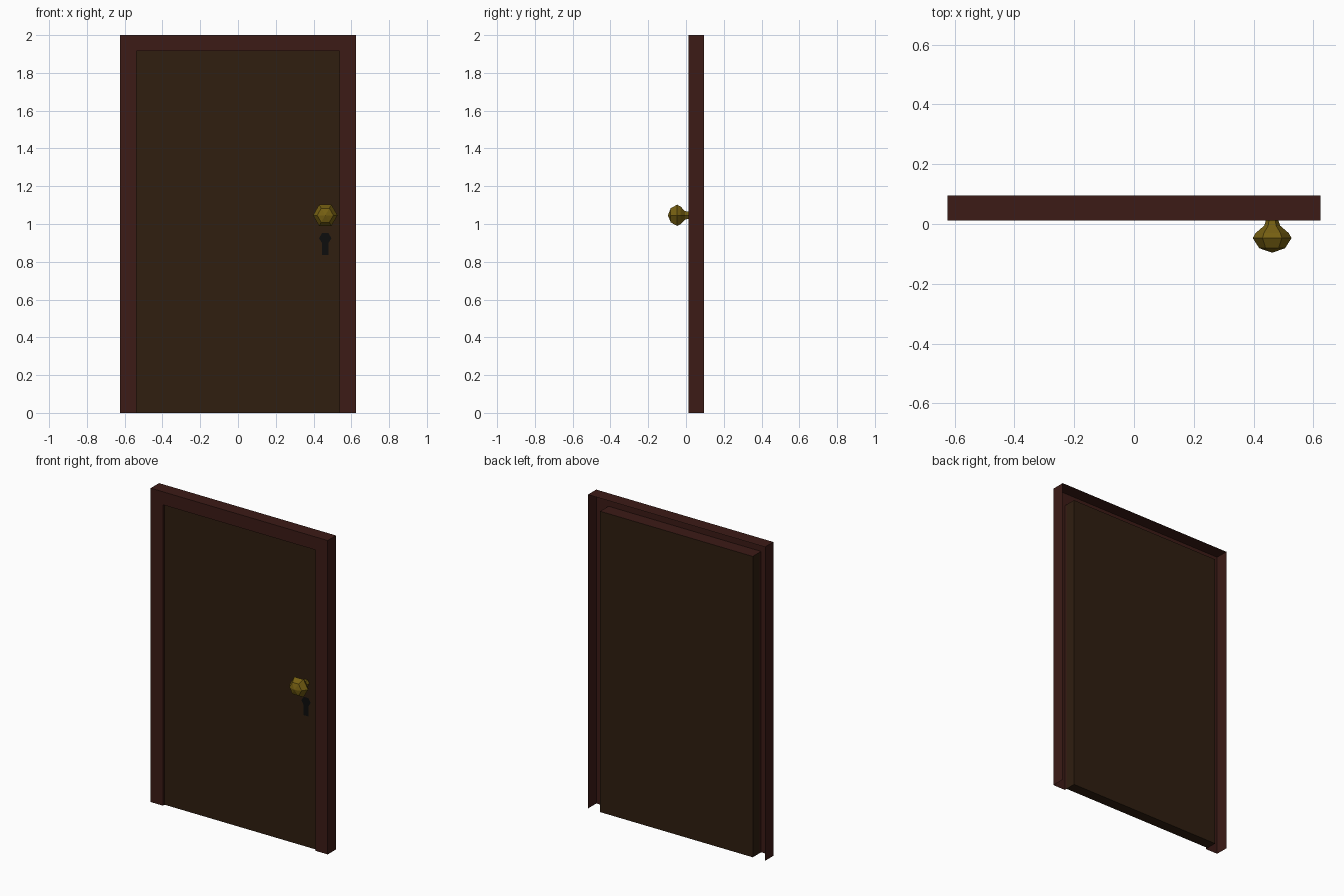
import bpy, bmesh, math

if "Cube" in bpy.data.objects:
    bpy.data.objects.remove(bpy.data.objects["Cube"])

W, H = 0.624, 2.0            # outer half width and height
IW, IH = 0.538, 1.917        # opening half width and height
FRONT, BACK, RECESS = 0.012, 0.096, 0.028
KX = 0.462                   # knob and keyhole position


def material(name, rgb):
    m = bpy.data.materials.new(name)
    m.diffuse_color = (*rgb, 1)
    m.use_nodes = True
    m.node_tree.nodes["Principled BSDF"].inputs["Base Color"].default_value = m.diffuse_color
    return m


red = material("red_wood", (0.045, 0.011, 0.008))
brown = material("brown_wood", (0.029, 0.013, 0.005))
brass = material("brass", (0.18, 0.115, 0.006))
black = material("black", (0.004, 0.004, 0.004))


def finish(name, bm, *mats):
    bmesh.ops.recalc_face_normals(bm, faces=bm.faces)
    me = bpy.data.meshes.new(name)
    bm.to_mesh(me)
    bm.free()
    for m in mats:
        me.materials.append(m)
    ob = bpy.data.objects.new(name, me)
    bpy.context.collection.objects.link(ob)
    return ob


def strips(bm, rows, closed=False):
    """Join rows of points with quads."""
    rows = [[bm.verts.new(p) for p in r] for r in rows]
    for a, b in zip(rows, rows[1:]):
        n = len(a)
        for i in range(n if closed else n - 1):
            j = (i + 1) % n
            bm.faces.new((a[i], a[j], b[j], b[i]))
    return rows


# Frame: hollow casing, open at the back and bottom
def arch(w, h, y):
    return [(-w, y, 0), (-w, y, h), (w, y, h), (w, y, 0)]


bm = bmesh.new()
strips(bm, [arch(W, H, BACK), arch(W, H, FRONT),
            arch(IW, IH, FRONT), arch(IW, IH, RECESS)])
finish("door_frame", bm, red)

# Door: slab set back in the opening, red top edge
bm = bmesh.new()
bmesh.ops.create_cube(bm, size=1)
for v in bm.verts:
    v.co = (v.co.x * 2 * IW,
            RECESS if v.co.y < 0 else BACK,
            IH if v.co.z > 0 else 0)
bm.normal_update()
for f in bm.faces:
    f.material_index = 1 if f.normal.z > 0.5 else 0
finish("door_panel", bm, brown, red)

# Knob: six-sided turned profile along y
profile = [(0.022, RECESS), (0.022, 0.008), (0.027, -0.006), (0.055, -0.030),
           (0.065, -0.047), (0.043, -0.081)]
bm = bmesh.new()
rows = strips(bm, [[(KX + r * math.cos(i * math.pi / 3), y,
                     1.046 + r * math.sin(i * math.pi / 3)) for i in range(6)]
                   for r, y in profile], closed=True)
tip = bm.verts.new((KX, -0.096, 1.046))
for i in range(6):
    bm.faces.new((rows[-1][i], rows[-1][(i + 1) % 6], tip))
finish("door_knob", bm, brass)

# Keyhole: flat hexagon over a slot
bm = bmesh.new()
y = RECESS - 0.003
hexagon = [(KX + 0.033 * math.cos(i * math.pi / 3), y,
            0.925 + 0.031 * math.sin(i * math.pi / 3)) for i in range(6)]
slot = [(KX - 0.0165, y, 0.835), (KX + 0.0165, y, 0.835)]
bm.faces.new([bm.verts.new(p) for p in hexagon[:5] + slot + hexagon[5:]])
for f in bm.faces:
    f.normal_update()
    if f.normal.y > 0:
        f.normal_flip()
me = bpy.data.meshes.new("keyhole")
bm.to_mesh(me)
bm.free()
me.materials.append(black)
bpy.context.collection.objects.link(bpy.data.objects.new("keyhole", me))
